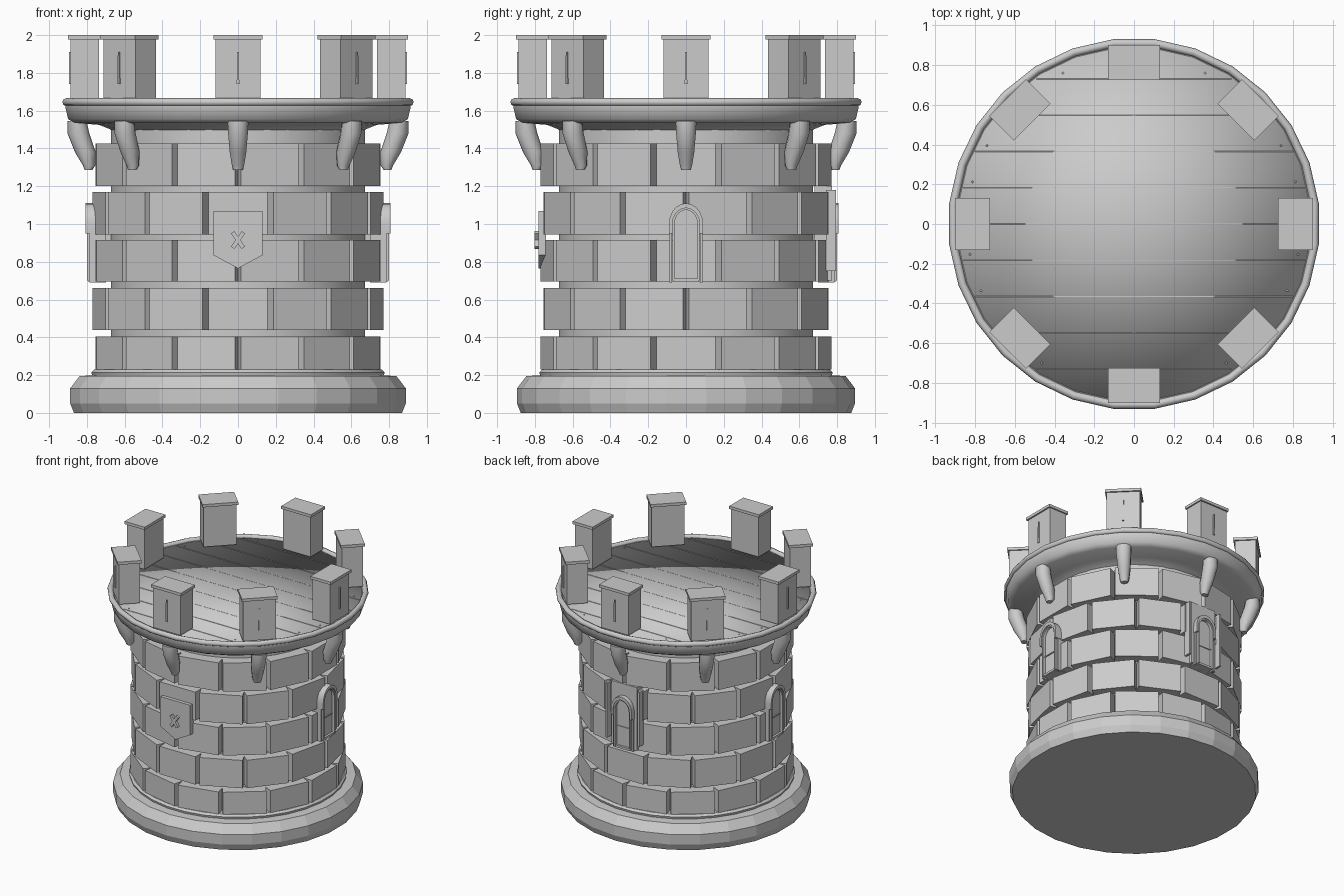
import bpy, bmesh
from math import pi, sin, cos, radians, sqrt
from mathutils import Matrix, Vector

cube = bpy.data.objects.get("Cube")
if cube:
    bpy.data.objects.remove(cube, do_unlink=True)

stone = bpy.data.materials.new("grey_stone")
stone.use_nodes = True
GREY = (0.6, 0.6, 0.6, 1)
stone.diffuse_color = GREY
stone.node_tree.nodes["Principled BSDF"].inputs["Base Color"].default_value = GREY

FRONT, LEFT, BACK, RIGHT = -pi / 2, 0, pi / 2, pi


def finish(name, bm, smooth=None):
    """Turn a bmesh into a stone object; smooth is an edge angle in degrees."""
    bmesh.ops.recalc_face_normals(bm, faces=bm.faces)
    mesh = bpy.data.meshes.new(name)
    bm.to_mesh(mesh)
    bm.free()
    mesh.materials.append(stone)
    ob = bpy.data.objects.new(name, mesh)
    bpy.context.collection.objects.link(ob)
    if smooth:
        bpy.ops.object.select_all(action='DESELECT')
        ob.select_set(True)
        bpy.context.view_layer.objects.active = ob
        bpy.ops.object.shade_smooth_by_angle(angle=radians(smooth))
    return ob


def box(bm, angle, r, side, z, tilt=0):
    """Box on the wall: r, side and z are (low, high); local x points outward."""
    spans = (r, side, z)
    mid = Vector([(a + b) / 2 for a, b in spans])
    size = Matrix.Diagonal([b - a for a, b in spans] + [1])
    turn = Matrix.Rotation(angle, 4, 'Z') @ Matrix.Translation(mid)
    bmesh.ops.create_cube(bm, size=1, matrix=turn @ Matrix.Rotation(tilt, 4, 'X') @ size)


def loft(bm, rings, closed=False):
    """Bridge rings of points; cap both ends unless the loft closes on itself."""
    loops = [[bm.verts.new(p) for p in ring] for ring in rings]
    n = len(loops[0])
    pairs = list(zip(loops, loops[1:])) + ([(loops[-1], loops[0])] if closed else [])
    for a, b in pairs:
        for i in range(n):
            j = (i + 1) % n
            bm.faces.new((a[i], a[j], b[j], b[i]))
    if not closed:
        bm.faces.new(loops[0])
        bm.faces.new(loops[-1])


def lathe(name, profile, segments, smooth=None, closed=False):
    bm = bmesh.new()
    steps = [2 * pi * (i + 0.5) / segments for i in range(segments)]
    loft(bm, [[(r * cos(a), r * sin(a), z) for a in steps] for r, z in profile], closed)
    return finish(name, bm, smooth)


def plate(bm, angle, outline, r0, r1):
    """Extrude a (side, z) outline outward from r0 to r1."""
    turn = Matrix.Rotation(angle, 3, 'Z')
    loft(bm, [[turn @ Vector((r, s, z)) for s, z in outline] for r in (r0, r1)])


# Plinth, wall core and cornice
lathe("plinth", [(0.875, 0), (0.895, 0.05), (0.895, 0.13), (0.845, 0.195), (0.75, 0.2)], 26)
lathe("plinth_collar", [(0.74, 0.19), (0.775, 0.195), (0.78, 0.215), (0.765, 0.23), (0.66, 0.23)], 32, 40)
lathe("wall_core", [(0.675, 0.1), (0.675, 1.56)], 40, 40)
lathe("cornice", [(0.66, 1.49), (0.69, 1.505), (0.74, 1.525), (0.87, 1.535), (0.905, 1.555),
                  (0.92, 1.62), (0.92, 1.645), (0.89, 1.645), (0.87, 1.56), (0.66, 1.54)], 28, 50, True)
lathe("rim_ring", [(0.915 + 0.021 * cos(t * pi / 4), 1.645 + 0.021 * sin(t * pi / 4))
                   for t in range(8)], 28, 60, True)

# Courses of blocks, every second one shifted by half a block
BLOCKS = 14
courses = [(0.23, 0.405), (0.44, 0.66), (0.695, 0.915), (0.945, 1.17), (1.2, 1.425)]
bm = bmesh.new()
for row, z in enumerate(courses):
    for i in range(BLOCKS):
        shift = 0.5 if row % 2 == 0 else 0
        box(bm, FRONT + (i + shift) * 2 * pi / BLOCKS, (0.64, 0.755), (-0.156, 0.156), z)
finish("wall_blocks", bm)

# Deck with a rounded look, plank seams and nails
DECK = 1.645
bm = bmesh.new()
steps = [2 * pi * i / 28 for i in range(28)]
top = [bm.verts.new((0.9 * cos(a), 0.9 * sin(a), DECK)) for a in steps]
low = [bm.verts.new((0.88 * cos(a), 0.88 * sin(a), DECK - 0.055)) for a in steps]
hub = bm.verts.new((0, 0, DECK))
for i in range(28):
    j = (i + 1) % 28
    bm.faces.new((hub, top[i], top[j]))
    bm.faces.new((top[j], top[i], low[i], low[j]))
finish("deck", bm, 180)

PLANK = 0.1825
bm = bmesh.new()
for k in range(-4, 5):
    y = k * PLANK
    half = sqrt(0.88 ** 2 - y * y)
    box(bm, 0, (-half, half), (y - 0.002, y + 0.002), (DECK - 0.004, DECK + 0.001))
finish("plank_seams", bm)

bm = bmesh.new()
for k in range(-4, 5):
    y = k * PLANK + 0.03
    for sign in (-1, 1):
        spot = Matrix.Translation((sign * sqrt(0.84 ** 2 - y * y), y, DECK))
        bmesh.ops.create_cone(bm, cap_ends=True, segments=6, radius1=0.007,
                              radius2=0.005, depth=0.006, matrix=spot)
finish("deck_nails", bm)

# Battlements, caps, slits and corbels, eight of each
merlons, caps, slits, corbels = (bmesh.new() for _ in range(4))
for i in range(8):
    a = i * pi / 4
    box(merlons, a, (0.735, 0.888), (-0.12, 0.12), (DECK + 0.015, 1.985))
    box(caps, a, (0.725, 0.9), (-0.13, 0.13), (1.978, 2.0))
    plate(slits, a, [(-0.007, 1.74), (0.007, 1.74), (0.004, 1.91), (-0.004, 1.91)], 0.88, 0.896)
    turn = Matrix.Rotation(a, 3, 'Z')
    rings = []
    for z, r, depth, width in [(1.545, 0.852, 0.05, 0.058), (1.48, 0.845, 0.058, 0.055),
                               (1.38, 0.808, 0.055, 0.046), (1.31, 0.788, 0.033, 0.034),
                               (1.285, 0.792, 0.02, 0.026)]:
        rings.append([turn @ Vector((r + depth * cos(t * pi / 5), width * sin(t * pi / 5), z))
                      for t in range(10)])
    loft(corbels, rings)
finish("merlons", merlons)
finish("merlon_caps", caps)
finish("arrow_slits", slits)
finish("corbels", corbels, 45)

# Shield with crossed bars on the front
bm = bmesh.new()
plate(bm, FRONT, [(-0.13, 1.07), (-0.13, 0.835), (0, 0.765), (0.13, 0.835), (0.13, 1.07)], 0.74, 0.782)
finish("shield", bm)
bm = bmesh.new()
for tilt in (-0.6, 0.6):
    box(bm, FRONT, (0.78, 0.803), (-0.011, 0.011), (0.865, 0.965), tilt)
finish("crossed_bars", bm)


def arch(half, bottom, spring, rise, steps=10):
    """Open arch outline from the bottom right, over the top, to the bottom left."""
    curve = [(half * cos(pi * i / steps), spring + rise * sin(pi * i / steps))
             for i in range(steps + 1)]
    return [(half, bottom)] + curve + [(-half, bottom)]


# Arched openings with frames on both sides and the back
panels, frames, bars = (bmesh.new() for _ in range(3))
for a in (LEFT, RIGHT, BACK):
    plate(panels, a, arch(0.06, 0.7, 1.0, 0.075), 0.66, 0.778)
    for inner, outer, reach in [((0.06, 0.7, 1.0, 0.075), (0.072, 0.7, 1.0, 0.085), 0.8),
                                ((0.072, 0.95, 1.0, 0.085), (0.09, 0.95, 1.0, 0.11), 0.808)]:
        turn = Matrix.Rotation(a, 3, 'Z')
        inside, outside = arch(*inner), arch(*outer)
        section = [[turn @ Vector((r, s, z)) for r, (s, z) in
                    ((0.74, p), (reach, p), (reach, q), (0.74, q))]
                   for p, q in zip(inside, outside)]
        loft(frames, section)
    for side in (-0.081, 0.081):
        box(frames, a, (0.7, 0.785), (side - 0.006, side + 0.006), (0.69, 0.95))
    box(bars, a, (0.77, 0.785), (-0.06, 0.06), (0.857, 0.865))
    box(bars, a, (0.74, 0.795), (-0.065, 0.065), (0.695, 0.712))
finish("arched_panels", panels)
finish("arched_frames", frames, 40)
finish("panel_bars", bars)

# Tall backing slab and side posts on the back
bm = bmesh.new()
box(bm, BACK, (0.68, 0.772), (-0.11, 0.11), (0.7, 1.2))
for side in (-0.14, 0.14):
    box(bm, BACK, (0.74, 0.795), (side - 0.008, side + 0.008), (0.75, 1.18))
finish("back_slab_and_posts", bm)
